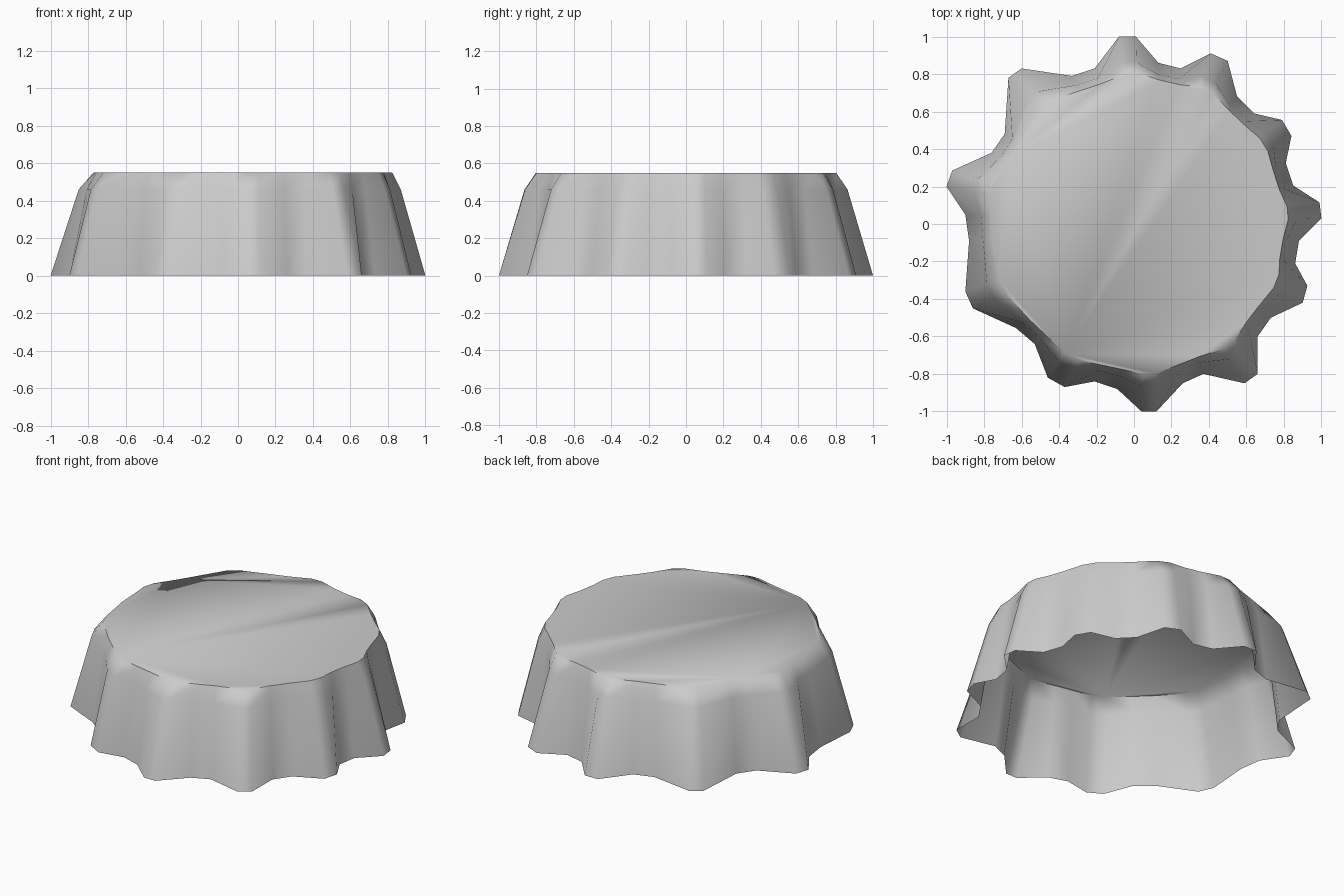
import bpy, bmesh, math
from mathutils import Vector

if "Cube" in bpy.data.objects:
    bpy.data.objects.remove(bpy.data.objects["Cube"])

# Crimped rim outline at the open bottom, counted clockwise from the back
RIM = [(-.08, 1), (.01, 1), (.13, .86), (.25, .83), (.41, .91), (.50, .87),
       (.55, .68), (.64, .59), (.79, .555), (.84, .47), (.81, .325), (.85, .205),
       (.99, .115), (1, .03), (.88, -.09), (.86, -.21), (.925, -.33), (.90, -.42),
       (.73, -.50), (.66, -.60), (.66, -.80), (.59, -.85), (.37, -.80), (.26, -.85),
       (.12, -1), (.04, -1), (-.09, -.88), (-.21, -.84), (-.37, -.87), (-.46, -.82),
       (-.53, -.64), (-.63, -.555), (-.86, -.45), (-.90, -.36), (-.88, -.09), (-.90, .05),
       (-1, .20), (-.97, .285), (-.76, .38), (-.69, .48), (-.67, .78), (-.60, .83),
       (-.33, .79), (-.21, .83)]

# Levels: height, base radius, share of the crimp depth that remains, x offset
LEVELS = [(.46, .805, .42, .005), (.55, .775, .2, .02)]


def ring(bm, z, base, share, dx):
    verts = []
    for x, y in RIM:
        p = Vector((x, y, 0))
        q = p.normalized() * (base + (p.length - .86) * share)
        verts.append(bm.verts.new((q.x + dx, q.y, z)))
    return verts


# Thin open shell: skirt, bevelled shoulder and flat top
bm = bmesh.new()
rings = [[bm.verts.new((x, y, 0)) for x, y in RIM]]
rings += [ring(bm, *level) for level in LEVELS]
n = len(RIM)
for low, high in zip(rings, rings[1:]):
    for i in range(n):
        j = (i + 1) % n
        bm.faces.new((low[j], low[i], high[i], high[j]))
bm.faces.new(rings[-1][::-1])
bm.normal_update()

mesh = bpy.data.meshes.new("crimped_cap")
bm.to_mesh(mesh)
bm.free()
cap = bpy.data.objects.new("crimped_cap", mesh)
bpy.context.collection.objects.link(cap)
bpy.context.view_layer.objects.active = cap
cap.select_set(True)
bpy.ops.object.shade_smooth_by_angle(angle=math.radians(60))
